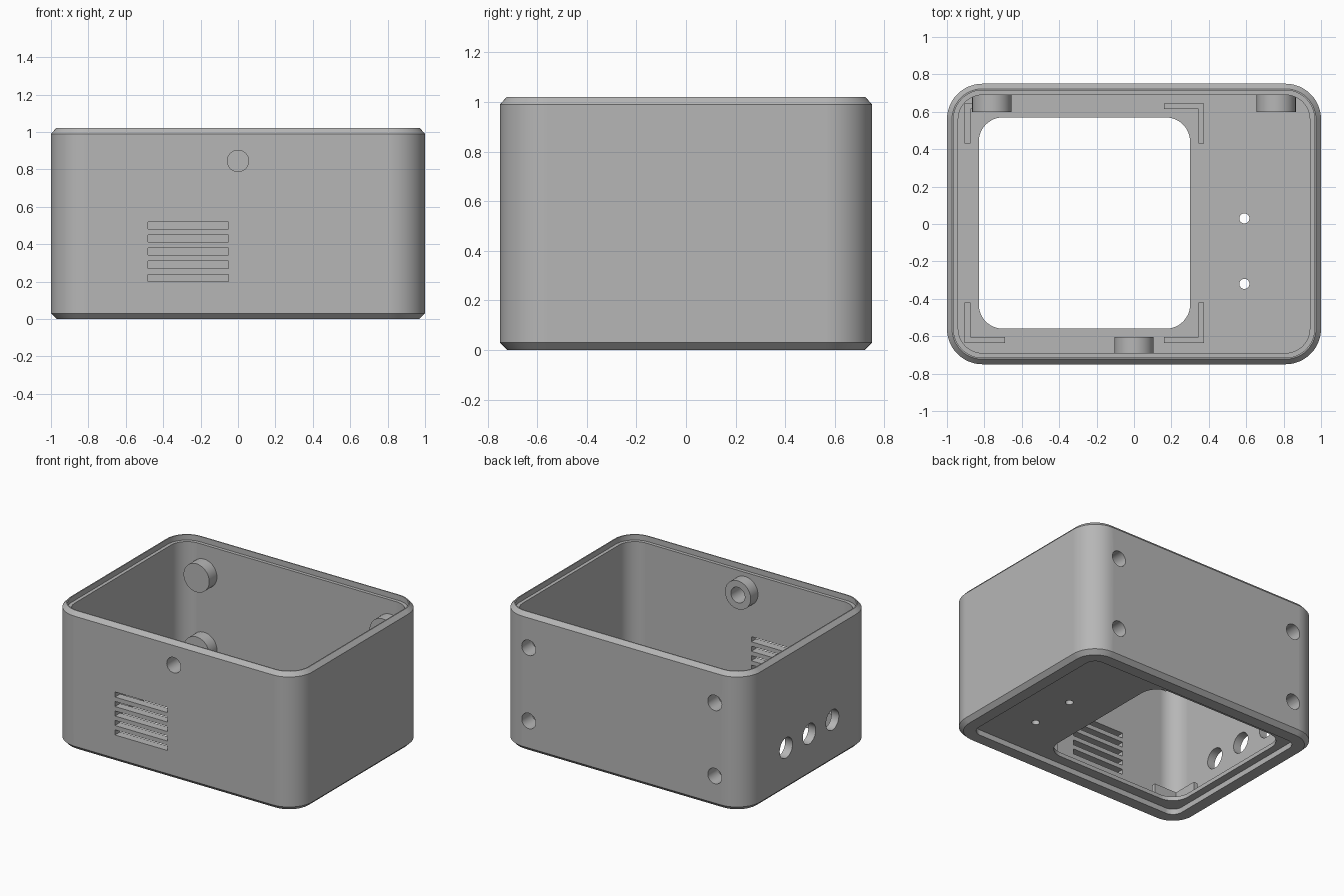
import bpy, bmesh, math
from mathutils import Matrix, Vector

if "Cube" in bpy.data.objects:
    bpy.data.objects.remove(bpy.data.objects["Cube"])

HALF_X, HALF_Y, TOP, RADIUS = 1.0, 0.75, 1.02, 0.19
WALL, FLOOR = 0.06, 0.07

grey = bpy.data.materials.new("plain grey plastic")
grey.use_nodes = True
colour = (0.47, 0.47, 0.47, 1)
grey.diffuse_color = colour
grey.node_tree.nodes["Principled BSDF"].inputs["Base Color"].default_value = colour


def make_object(name, bm):
    bmesh.ops.recalc_face_normals(bm, faces=bm.faces)
    mesh = bpy.data.meshes.new(name)
    bm.to_mesh(mesh)
    bm.free()
    mesh.materials.append(grey)
    obj = bpy.data.objects.new(name, mesh)
    bpy.context.collection.objects.link(obj)
    return obj


def rounded_outline(hx, hy, r, z, cx=0, cy=0, steps=12):
    points = []
    for corner, (sx, sy) in enumerate([(1, 1), (-1, 1), (-1, -1), (1, -1)]):
        for i in range(steps + 1):
            a = math.pi / 2 * (corner + i / steps)
            points.append(Vector((cx + sx * (hx - r) + r * math.cos(a),
                                  cy + sy * (hy - r) + r * math.sin(a), z)))
    return points


def loft(name, outlines):
    bm = bmesh.new()
    rings = [[bm.verts.new(p) for p in outline] for outline in outlines]
    for low, high in zip(rings, rings[1:]):
        for i in range(len(low)):
            j = (i + 1) % len(low)
            bm.faces.new((low[i], low[j], high[j], high[i]))
    bm.faces.new(rings[0][::-1])
    bm.faces.new(rings[-1])
    return make_object(name, bm)


def cylinder(name, start, end, r, sides=40):
    start, end = Vector(start), Vector(end)
    axis = end - start
    place = Matrix.Translation((start + end) / 2) @ axis.to_track_quat("Z", "Y").to_matrix().to_4x4()
    bm = bmesh.new()
    bmesh.ops.create_cone(bm, cap_ends=True, segments=sides, radius1=r, radius2=r,
                          depth=axis.length, matrix=place)
    return make_object(name, bm)


def box(name, low, high):
    low, high = Vector(low), Vector(high)
    bm = bmesh.new()
    bmesh.ops.create_cube(bm, size=1, matrix=Matrix.Translation((low + high) / 2)
                          @ Matrix.Diagonal((*(high - low), 1)))
    return make_object(name, bm)


def combine(target, tool, operation):
    mod = target.modifiers.new(operation.lower(), "BOOLEAN")
    mod.operation, mod.solver, mod.object = operation, "EXACT", tool
    bpy.context.view_layer.objects.active = target
    bpy.ops.object.modifier_apply(modifier=mod.name)
    bpy.data.objects.remove(tool)


# Shell: underside recess, chamfered outside, stepped rim, inner wall and floor
profile = [(0.115, 0.04), (0.115, 0), (0.03, 0), (0, 0.03), (0, TOP - 0.03),
           (0.027, TOP), (0.035, TOP), (0.035, TOP - 0.04),
           (WALL, TOP - 0.04), (WALL, FLOOR)]
case = loft("case_shell", [rounded_outline(HALF_X - d, HALF_Y - d, RADIUS - d, z)
                           for d, z in profile])

# Screw bosses on the inside of the front and back walls
back_spots = [(x, z) for x in (-0.76, 0.76) for z in (0.23, 0.77)]
for x, z in back_spots:
    combine(case, cylinder("back_boss", (x, 0.6, z), (x, 0.72, z), 0.105), "UNION")
combine(case, cylinder("front_boss", (0, -0.605, 0.845), (0, -0.72, 0.845), 0.105), "UNION")

# Screw holes: blind at the back, through at the front
for x, z in back_spots:
    combine(case, cylinder("back_hole", (x, 0.63, z), (x, 0.8, z), 0.057), "DIFFERENCE")
combine(case, cylinder("front_hole", (0, -0.55, 0.845), (0, -0.8, 0.845), 0.057), "DIFFERENCE")

# Cable holes in one end
for y in (-0.28, -0.01, 0.26):
    combine(case, cylinder("cable_hole", (-1.1, y, 0.315), (-0.9, y, 0.315), 0.075), "DIFFERENCE")

# Vent slots in the front
for i in range(5):
    z = 0.22 + 0.07 * i
    combine(case, box("vent_slot", (-0.48, -0.8, z - 0.019), (-0.05, -0.65, z + 0.019)), "DIFFERENCE")

# Floor opening and small floor holes
opening = [rounded_outline(0.565, 0.565, 0.13, z, cx=-0.265, cy=0.005) for z in (-0.1, 0.2)]
combine(case, loft("floor_opening", opening), "DIFFERENCE")
for y in (-0.32, 0.03):
    combine(case, cylinder("floor_hole", (0.59, y, -0.1), (0.59, y, 0.2), 0.027, 24), "DIFFERENCE")

# Smooth rounded corners, flat walls
bpy.ops.object.select_all(action="DESELECT")
case.select_set(True)
bpy.context.view_layer.objects.active = case
bpy.ops.object.shade_smooth_by_angle(angle=math.radians(30))
weighted = case.modifiers.new("flat_walls", "WEIGHTED_NORMAL")
weighted.keep_sharp = True

# L-shaped locating brackets at the corners of the opening
ARM, THICK, BRACKET_TOP = 0.215, 0.03, 0.17
for side, x, dx in (("right", -0.905, 1), ("left", 0.375, -1)):
    for end, y, dy in (("front", -0.635, 1), ("back", 0.645, -1)):
        bm = bmesh.new()
        corner = [(0, 0), (ARM, 0), (ARM, THICK), (THICK, THICK), (THICK, ARM), (0, ARM)]
        base = bm.faces.new([bm.verts.new((x + dx * u, y + dy * v, FLOOR - 0.005))
                             for u, v in corner])
        raised = bmesh.ops.extrude_face_region(bm, geom=[base])["geom"]
        bmesh.ops.translate(bm, vec=(0, 0, BRACKET_TOP - FLOOR + 0.005),
                            verts=[g for g in raised if isinstance(g, bmesh.types.BMVert)])
        make_object(f"{end}_{side}_bracket", bm)
